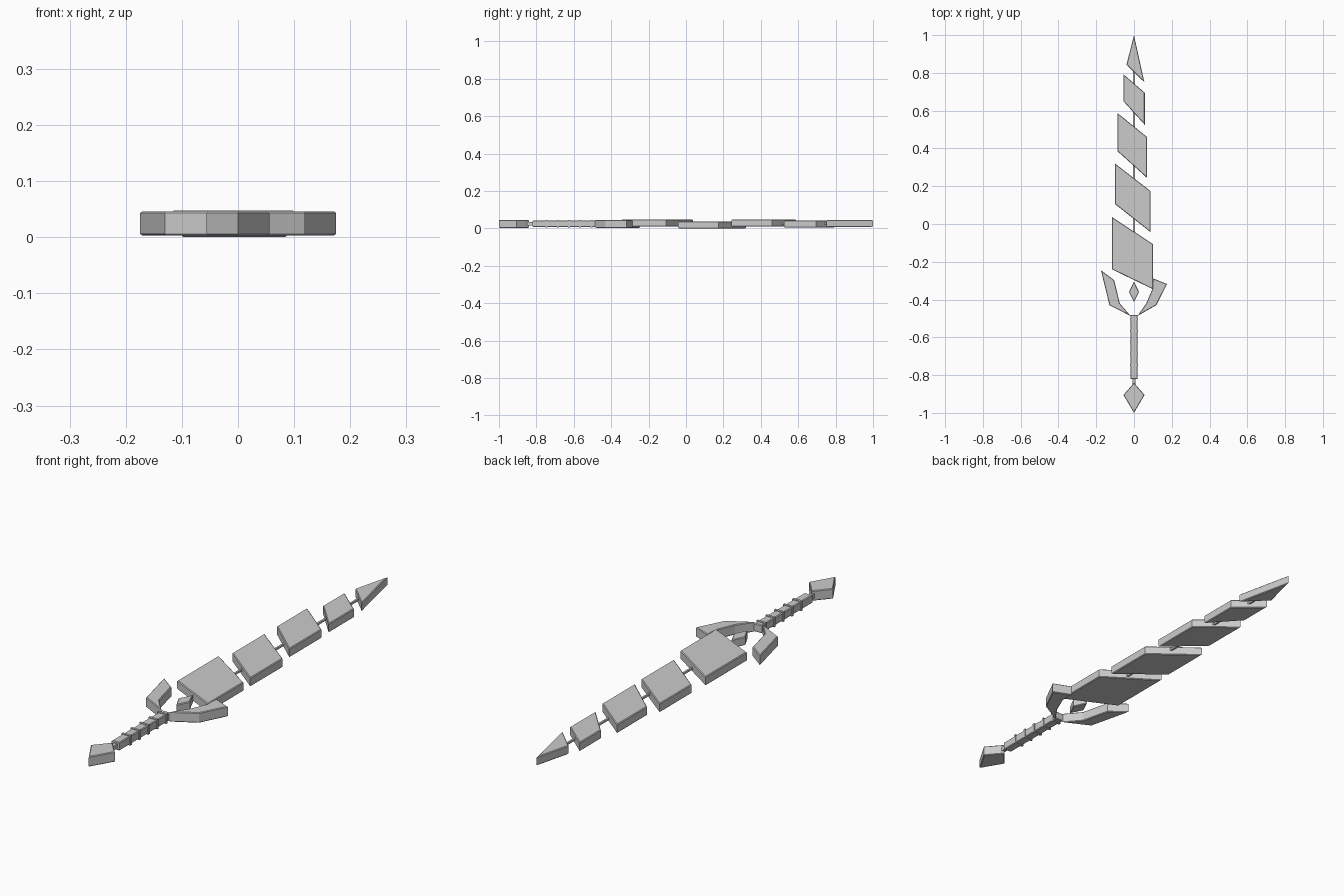
import bpy
import bmesh

cube = bpy.data.objects.get("Cube")
if cube:
    bpy.data.objects.remove(cube, do_unlink=True)

GREY = (0.6, 0.6, 0.6, 1.0)
steel = bpy.data.materials.new("plain_grey")
steel.use_nodes = True
steel.diffuse_color = GREY
steel.node_tree.nodes["Principled BSDF"].inputs["Base Color"].default_value = GREY


def plate(name, outline, low, high, chamfer=0.003):
    """Extrude a flat outline upward and chamfer its top and bottom rims."""
    bm = bmesh.new()
    face = bm.faces.new([bm.verts.new((x, y, low)) for x, y in outline])
    top = bmesh.ops.extrude_face_region(bm, geom=[face])["geom"]
    for v in top:
        if isinstance(v, bmesh.types.BMVert):
            v.co.z = high
    bmesh.ops.recalc_face_normals(bm, faces=bm.faces)
    if chamfer:
        rims = [e for e in bm.edges if abs(e.verts[0].co.z - e.verts[1].co.z) < 1e-5]
        bmesh.ops.bevel(bm, geom=rims, offset=chamfer, segments=1,
                        affect='EDGES', clamp_overlap=True)
    mesh = bpy.data.meshes.new(name)
    bm.to_mesh(mesh)
    bm.free()
    mesh.materials.append(steel)
    obj = bpy.data.objects.new(name, mesh)
    bpy.context.collection.objects.link(obj)
    return obj


def bar(name, half, y0, y1, low, high, chamfer=0.0):
    return plate(name, [(-half, y0), (half, y0), (half, y1), (-half, y1)],
                 low, high, chamfer)


def diamond(name, half, back, middle, front, low, high):
    return plate(name, [(0, front), (half, middle), (0, back), (-half, middle)], low, high)


# Slanted blade segments: left x, right x, then the four corner y values, and base height
segments = [
    (-0.117, 0.10, 0.037, -0.106, -0.345, -0.24, 0.010),
    (-0.10, 0.087, 0.32, 0.175, -0.043, 0.105, 0.0),
    (-0.087, 0.07, 0.587, 0.46, 0.243, 0.385, 0.010),
    (-0.056, 0.057, 0.793, 0.695, 0.525, 0.65, 0.004),
]
for i, (xl, xr, a, b, c, d, low) in enumerate(segments):
    plate(f"blade_segment_{i + 1}", [(xl, a), (xr, b), (xr, c), (xl, d)], low, low + 0.038)
plate("blade_tip", [(0, 1.0), (-0.04, 0.843), (0.055, 0.75)], 0.008, 0.045)

# Thin rod joining the blade segments
bar("core_rod", 0.004, -0.2, 0.9, 0.02, 0.028)

# Uneven guard prongs
plate("guard_prong_right", [(-0.175, -0.245), (-0.105, -0.297), (-0.075, -0.42),
                            (-0.018, -0.487), (-0.13, -0.43)], 0.003, 0.046)
plate("guard_prong_left", [(0.10, -0.287), (0.175, -0.318), (0.118, -0.43),
                           (0.018, -0.487), (0.065, -0.42), (0.097, -0.345)], 0.003, 0.046)
diamond("guard_gem", 0.027, -0.303, -0.36, -0.413, 0.007, 0.043)

# Grip with raised bands
bar("grip", 0.018, -0.82, -0.482, 0.007, 0.042, 0.003)
for i in range(5):
    y = -0.506 - 0.06 * i
    bar(f"grip_band_{i + 1}", 0.021, y - 0.005, y + 0.005, 0.004, 0.045)

# Pommel on a short neck
bar("pommel_neck", 0.008, -0.86, -0.81, 0.016, 0.034)
diamond("pommel", 0.056, -0.84, -0.905, -1.0, 0.003, 0.046)
